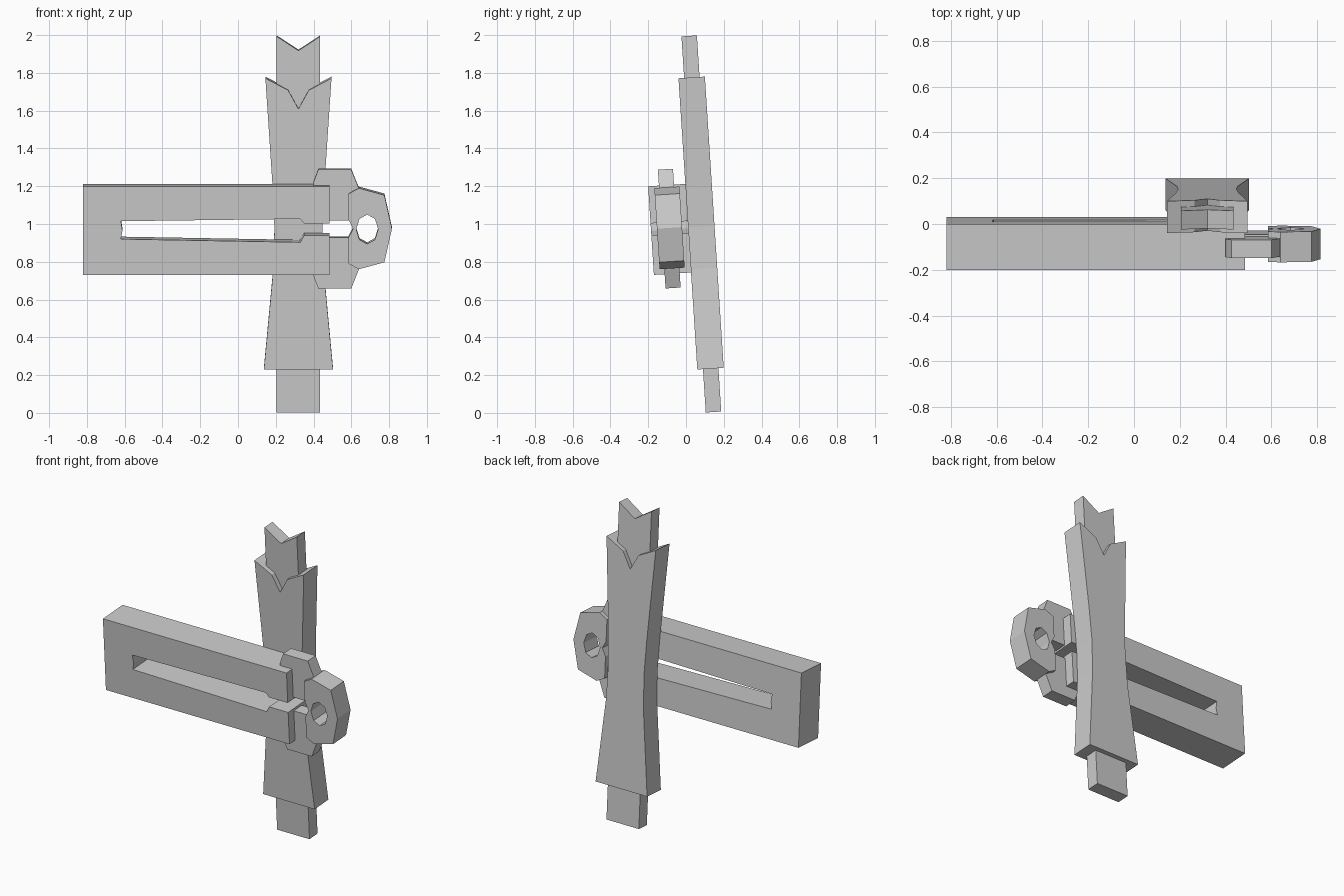
import bpy, bmesh, math

if "Cube" in bpy.data.objects:
    bpy.data.objects.remove(bpy.data.objects["Cube"])

TILT = math.radians(3.7)
MID_X = 0.32


def plate(name, outline, y0, y1, hole=None):
    """Extrude a front-view (x, z) outline from y0 to y1, then lean it back."""
    drop = 1 + y0 * math.sin(TILT)
    bm = bmesh.new()
    edges = []
    for loop in filter(None, (outline, hole)):
        vs = [bm.verts.new((x, y0, z - drop)) for x, z in loop]
        if hole:
            edges += [bm.edges.new((vs[i - 1], vs[i])) for i in range(len(vs))]
        else:
            bm.faces.new(vs)
    if hole:
        bmesh.ops.triangle_fill(bm, edges=edges, use_beauty=True)
    ext = bmesh.ops.extrude_face_region(bm, geom=bm.faces[:])
    moved = [g for g in ext["geom"] if isinstance(g, bmesh.types.BMVert)]
    bmesh.ops.translate(bm, vec=(0, y1 - y0, 0), verts=moved)
    bmesh.ops.recalc_face_normals(bm, faces=bm.faces[:])
    me = bpy.data.meshes.new(name)
    bm.to_mesh(me)
    bm.free()
    ob = bpy.data.objects.new(name, me)
    ob.location.z = 1
    ob.rotation_euler.x = TILT
    bpy.context.collection.objects.link(ob)
    return ob


def mirror_x(right_side):
    """Close a symmetric outline around MID_X from its right half, bottom to top."""
    left = [(2 * MID_X - x, z) for x, z in reversed(right_side)]
    return right_side + left


def with_center(points, center):
    """Symmetric outline with one point on the centre line at the top."""
    full = mirror_x(points)
    n = len(points)
    return full[:n] + [center] + full[n:]


# inner grip core with notched top
plate("grip_core", with_center([(0.435, 0.0), (0.435, 1.995)], (MID_X, 1.92)),
      0.04, 0.122)

# waisted grip sleeve with V collar
plate("grip_sleeve",
      with_center([(0.503, 0.228), (0.453, 0.76), (0.447, 0.98), (0.457, 1.2),
                   (0.495, 1.773), (0.375, 1.71)], (MID_X, 1.61)),
      0.01, 0.15)

# slotted head block, open at the right end
plate("head_block",
      [(-0.82, 0.73), (0.485, 0.73), (0.485, 0.94), (0.35, 0.94), (0.33, 0.903),
       (-0.62, 0.92), (-0.612, 0.965), (-0.62, 1.015), (0.33, 1.027),
       (0.35, 1.003), (0.485, 1.003), (0.485, 1.20), (-0.82, 1.20)],
      -0.187, 0.013)

# pair of clamp arms gripping the head block
arm = [(0.40, 0.045), (0.40, 0.25), (0.425, 0.315), (0.60, 0.315),
       (0.64, 0.215), (0.62, 0.045)]
for name, s in (("clamp_arm_upper", 1), ("clamp_arm_lower", -1)):
    plate(name, [(x, 0.973 + s * z) for x, z in arm], -0.13, -0.05)

# faceted end ring with an eight-sided hole
half = [(0.585, 0.047), (0.585, 0.185), (0.64, 0.215), (0.775, 0.178)]
ring = ([(0.61, 0.975)] + [(x, 0.975 + z) for x, z in half] + [(0.815, 0.975)]
        + [(x, 0.975 - z) for x, z in reversed(half)])
hole = [(0.684 + 0.058 * math.cos(i * math.pi / 4),
         0.972 + 0.078 * math.sin(i * math.pi / 4)) for i in range(8)]
plate("end_ring", ring, -0.155, -0.022, hole)
